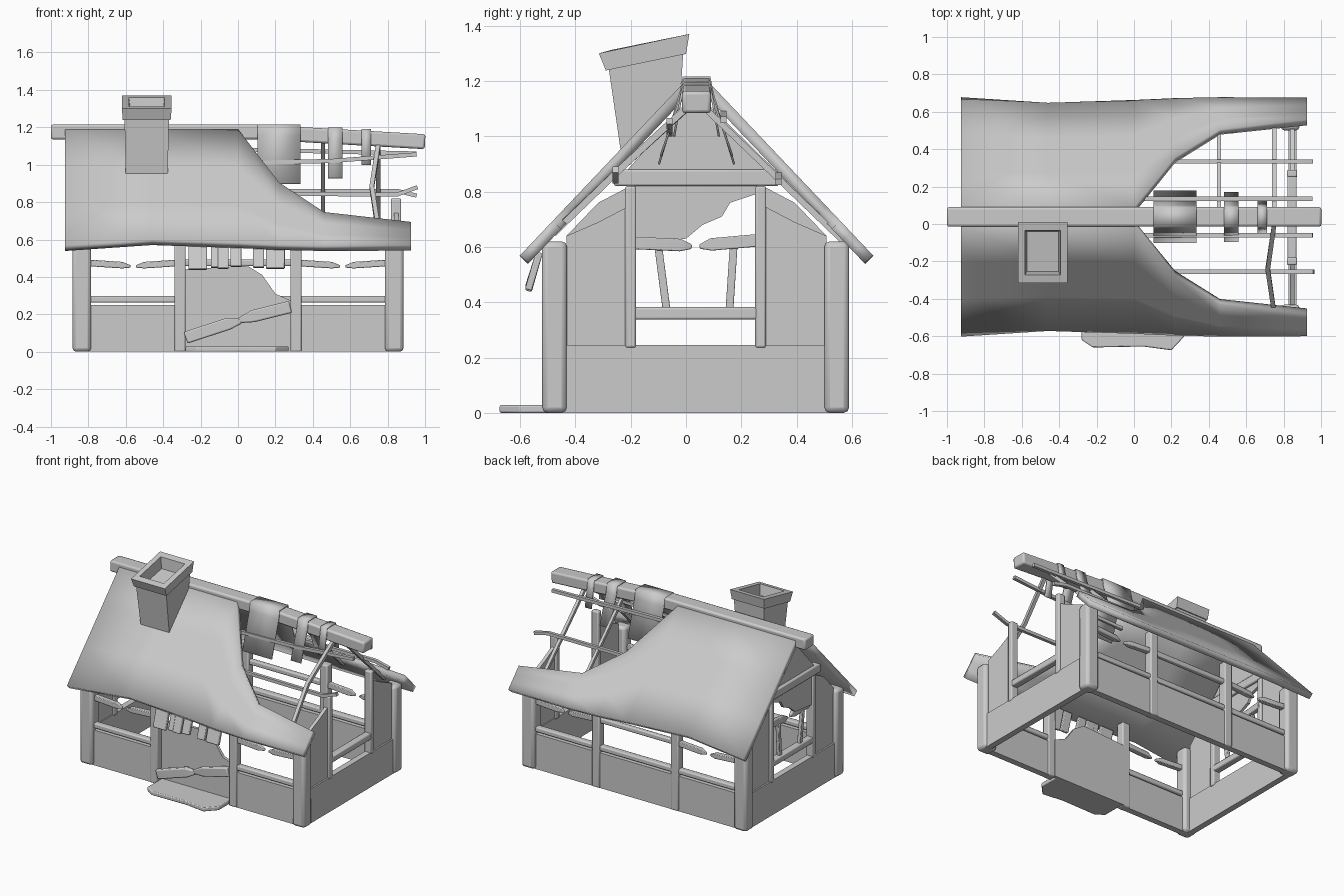
import bpy, bmesh
from mathutils import Vector

if "Cube" in bpy.data.objects:
    bpy.data.objects.remove(bpy.data.objects["Cube"])

grey = bpy.data.materials.new("plain grey")
grey.diffuse_color = (0.6, 0.6, 0.6, 1)
grey.use_nodes = True
grey.node_tree.nodes["Principled BSDF"].inputs["Base Color"].default_value = grey.diffuse_color
YC = 0.038                      # y of the ridge line


def make(name, verts, faces, bevel=0, solid=0, recalc=True):
    me = bpy.data.meshes.new(name)
    bm = bmesh.new()
    vs = [bm.verts.new(v) for v in verts]
    for f in faces:
        bm.faces.new([vs[i] for i in f])
    if recalc:
        bmesh.ops.recalc_face_normals(bm, faces=bm.faces)
    bm.to_mesh(me)
    bm.free()
    me.materials.append(grey)
    ob = bpy.data.objects.new(name, me)
    bpy.context.collection.objects.link(ob)
    if solid:
        m = ob.modifiers.new("thickness", 'SOLIDIFY')
        m.thickness, m.offset = solid, -1
    if bevel:
        m = ob.modifiers.new("soft edges", 'BEVEL')
        m.width, m.segments = bevel, 2
    return ob


def loft(name, rings, bevel=0):
    n = len(rings[0])
    faces = [list(range(n)), [n * (len(rings) - 1) + i for i in range(n)]]
    for r in range(len(rings) - 1):
        for i in range(n):
            j = (i + 1) % n
            faces.append([r * n + i, r * n + j, r * n + n + j, r * n + n + i])
    return make(name, [v for r in rings for v in r], faces, bevel)


def beam(name, pts, w, h, scales=None, bevel=0.008):
    """Rectangular timber swept along a path; scales narrows broken tips."""
    pts = [Vector(p) for p in pts]
    scales = scales or [1] * len(pts)
    rings = []
    for i, p in enumerate(pts):
        t = (pts[min(i + 1, len(pts) - 1)] - pts[max(i - 1, 0)]).normalized()
        ref = Vector((0, 1, 0)) if abs(t.z) > 0.9 else Vector((0, 0, 1))
        s = t.cross(ref).normalized()
        u = s.cross(t)
        rings.append([p + (s * a * w + u * b * h) * scales[i] / 2
                      for a, b in ((-1, -1), (1, -1), (1, 1), (-1, 1))])
    return loft(name, rings, bevel)


def panel(name, outline, axis, lo, hi, bevel=0):
    """Outline extruded along an axis: x -> (y,z), y -> (x,z), z -> (x,y)."""
    def put(p, d):
        return {'x': (d, *p), 'y': (p[0], d, p[1]), 'z': (*p, d)}[axis]
    return loft(name, [[put(p, d) for p in outline] for d in (lo, hi)], bevel)


def rect(a, b, c, d):
    return [(a, c), (b, c), (b, d), (a, d)]


def broken_rail(name, a, b, w, h):
    """Rail snapped in the middle, both ends splintered and sagging."""
    a, b = Vector(a), Vector(b)
    drop = Vector((0, 0, -0.012))
    for k, (s, e) in enumerate(((a, b), (b, a))):
        beam(f"{name}_{k}", [s, s.lerp(e, .38) + drop, s.lerp(e, .47) + drop * 1.6],
             w, h, [1, 1, .35], 0.004)


# Corner posts, low walls and the framed bays of front and back
for sx in (-1, 1):
    for y in (-0.475, 0.545):
        beam("corner_post", [(sx * .835, y, 0), (sx * .835, y, .62)], .1, .09, bevel=.02)
    panel("side_low_wall", rect(-.45, .53, 0, .245), 'x', sx * .825, sx * .868)
for y, side in ((-0.475, "front"), (0.545, "back")):
    for sx in (-1, 1):
        beam(side + "_post", [(sx * .31, y, 0), (sx * .31, y, .62)], .06, .06)
        panel(side + "_low_wall", rect(*sorted((sx * .3, sx * .8)), 0, .25), 'y', y - .022, y + .022)
        beam(side + "_sill", [(sx * .32, y, .28), (sx * .8, y, .28)], .045, .035)
        broken_rail(side + "_rail", (sx * .32, y, .475), (sx * .8, y, .475), .035, .035)
panel("back_middle_low_wall", rect(-.3, .3, 0, .25), 'y', .523, .567)
beam("back_middle_sill", [(-.3, .545, .28), (.3, .545, .28)], .045, .035)
beam("back_middle_rail", [(-.3, .545, .475), (.3, .545, .475)], .035, .035)

# Torn doorway panel, fallen lintel and doorstep
panel("door_panel", [(-.29, 0), (.29, 0), (.29, .27), (.2, .31), (.13, .41), (.05, .46), (-.29, .44)],
      'y', -.46, -.44)
beam("fallen_lintel_left", [(-.28, -.5, .075), (-.05, -.5, .15), (.02, -.5, .165)], .04, .065, [1, 1, .4])
beam("fallen_lintel_right", [(.28, -.5, .24), (.08, -.5, .19), (.0, -.5, .165)], .04, .065, [1, 1, .4])
panel("doorstep", [(-.28, -.45), (-.28, -.62), (-.22, -.66), (.05, -.655), (.2, -.675), (.27, -.6), (.27, -.45)],
      'z', 0, .028, .006)

# Loose boards hanging from the eave above the door
for x, w, z in ((-.215, .1, .44), (-.125, .04, .45), (-.08, .06, .445), (-.01, .06, .455),
                (.11, .06, .45), (.2, .1, .445)):
    beam("hanging_board", [(x, -.53, .58), (x, -.57, z)], w, .025, bevel=.005)

# Window framing on both gable ends
for x, side in ((-.845, "left"), (.845, "right")):
    for y in (-.2, .27):
        beam(side + "_window_post", [(x, y, .235), (x, y, .82)], .055, .04)
    beam(side + "_window_sill", [(x, -.2, .36), (x, .27, .36)], .05, .045)
    for s in (-1, 1):
        outer, inner = YC + s * .47, YC + s * .24
        top = .82 if x < 0 else .75
        panel(side + "_gable_side_panel", [(outer, .24), (inner, .24), (inner, top),
              ((outer + inner) / 2, top - .06), (outer, .64)], 'x', x - .012, x + .012)

# Left gable: tie beam, triangle, torn infill, broken rail, mullions
beam("gable_tie_beam", [(-.85, -.26, .85), (-.85, .335, .85)], .06, .06)
panel("gable_triangle", [(-.22, .87), (.296, .87), (.06, 1.13), (.016, 1.13)], 'x', -.86, -.835)
panel("torn_infill", [(-.19, .83), (.26, .83), (.25, .79), (.16, .76), (.13, .71), (.06, .68),
                      (0, .63), (-.19, .61)], 'x', -.86, -.84)
broken_rail("gable_rail", (-.83, -.2, .615), (-.83, .27, .625), .035, .045)
beam("gable_mullion", [(-.845, -.1, .6), (-.845, -.07, .37)], .025, .028, bevel=.004)
beam("gable_mullion", [(-.845, .172, .6), (-.845, .157, .37)], .025, .028, bevel=.004)

# Roof slopes: x, upper edge and eave as distance from the ridge line
cols = [(-.925, .05, .64), (-.46, .05, .61), (0, .05, .625), (.22, .32, .635),
        (.46, .47, .64), (.925, .52, .638)]
for s, name in ((-1, "front_roof"), (1, "back_roof")):
    verts, faces = [], []
    for x, top, eave in cols:
        for k in range(4):
            d = top + (eave - top) * k / 3
            verts.append((x, YC + s * d, 1.19 - 1.055 * (d - .05)))
    for c in range(len(cols) - 1):
        for k in range(3):
            i = c * 4 + k
            f = [i, i + 1, i + 5, i + 4]
            faces.append(f if s < 0 else f[::-1])
    make(name, verts, faces, solid=.042, recalc=False)

# Ridge beam, sagging at the ruined end
beam("ridge_beam", [(-1, YC, 1.175), (.1, YC, 1.175), (1, YC, 1.123)], .105, .08, bevel=.012)

# Exposed purlins
beam("purlin", [(.05, -.06, 1.01), (.5, -.06, 1.02), (.955, -.06, 1.055)], .022, .022, bevel=0)
beam("purlin", [(.05, .135, 1.08), (.955, .135, 1.06)], .022, .022, bevel=0)
beam("purlin", [(.18, -.255, .845), (.85, -.255, .84), (.96, -.255, .88)], .022, .022, bevel=0)
beam("purlin", [(.18, .335, .86), (.85, .335, .86), (.955, .335, .835)], .022, .022, bevel=0)

# Exposed rafters
beam("back_rafter", [(.455, .06, 1.12), (.455, .53, .66)], .02, .022, bevel=0)
beam("back_rafter", [(.75, .06, 1.11), (.75, .57, .62)], .022, .022, bevel=0)
beam("bent_rafter", [(.75, .0, 1.1), (.715, -.24, .88), (.75, -.48, .65)], .024, .024, bevel=0)

# Scraps of roofing draped over the ridge
for x0, x1, low, d, top in ((.105, .335, .9, .14, 1.216), (.48, .56, .93, .133, 1.2),
                            (.66, .71, 1.0, .085, 1.19)):
    prof = [(-d, low), (-.062, top - .06), (-.05, top), (.05, top), (.062, top - .06), (d, low)]
    verts = [(x, YC + y, z) for y, z in prof for x in (x0, x1)]
    make("ridge_drape", verts, [[2 * i, 2 * i + 1, 2 * i + 3, 2 * i + 2] for i in range(5)],
         solid=.008, recalc=False)

# Leaning chimney with flared hollow cap: half width, front y/z, back y/z
rows = [(.112, -.235, .94, -.02, 1.15), (.119, -.28, 1.25, -.01, 1.30), (.128, -.29, 1.238, 0, 1.298),
        (.133, -.315, 1.30, .012, 1.37), (.095, -.272, 1.312, -.035, 1.36), (.085, -.255, 1.24, -.04, 1.28)]
loft("chimney", [[(-.488 - w, a, b), (-.488 + w, a, b), (-.488 + w, c, d), (-.488 - w, c, d)]
                 for w, a, b, c, d in rows])

# Smooth shading with sharp edges kept
bpy.ops.object.select_all(action='SELECT')
bpy.context.view_layer.objects.active = bpy.context.selected_objects[0]
bpy.ops.object.shade_smooth_by_angle()
